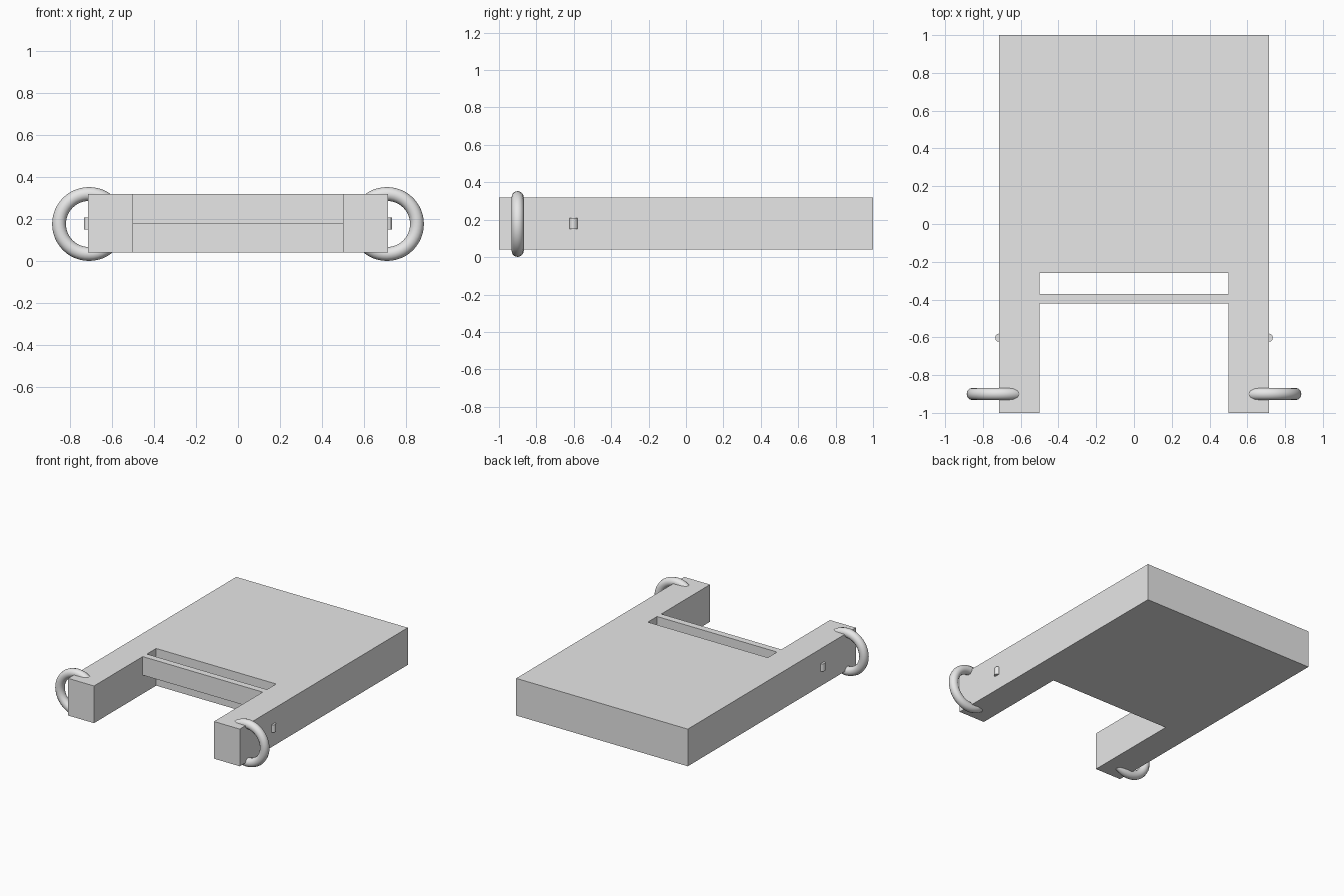
import bpy
import bmesh
from math import pi

cube = bpy.data.objects.get("Cube")
if cube:
    bpy.data.objects.remove(cube, do_unlink=True)

grey = bpy.data.materials.new("light_grey")
grey.use_nodes = True
grey.diffuse_color = (0.8, 0.8, 0.8, 1)
grey.node_tree.nodes["Principled BSDF"].inputs["Base Color"].default_value = (0.8, 0.8, 0.8, 1)

HALF_W, INNER, Z0, Z1 = 0.715, 0.5, 0.04, 0.32
MID = (Z0 + Z1) / 2


def extruded(name, outline, z0, z1):
    """Prism made by raising a flat outline from z0 to z1."""
    mesh = bpy.data.meshes.new(name)
    bm = bmesh.new()
    base = bm.faces.new([bm.verts.new((x, y, z0)) for x, y in outline])
    top = bmesh.ops.extrude_face_region(bm, geom=[base], use_keep_orig=True)
    verts = [v for v in top["geom"] if isinstance(v, bmesh.types.BMVert)]
    bmesh.ops.translate(bm, vec=(0, 0, z1 - z0), verts=verts)
    bmesh.ops.recalc_face_normals(bm, faces=bm.faces)
    bm.to_mesh(mesh)
    bm.free()
    obj = bpy.data.objects.new(name, mesh)
    bpy.context.collection.objects.link(obj)
    mesh.materials.append(grey)
    return obj


# Slab with two forward arms
half = [(HALF_W, 1), (HALF_W, -1), (INNER, -1), (INNER, -0.26)]
extruded("body", half + [(-x, y) for x, y in reversed(half)], Z0, Z1)

# Cross bar between the arms, upper half only
extruded("cross_bar", [(-INNER, -0.42), (INNER, -0.42), (INNER, -0.37), (-INNER, -0.37)], MID, Z1)

for side, sign in (("left", 1), ("right", -1)):
    # Ring through the front of each arm
    bpy.ops.mesh.primitive_torus_add(
        location=(sign * 0.71, -0.9, 0.177), rotation=(pi / 2, 0, 0),
        major_segments=48, minor_segments=12, major_radius=0.143, minor_radius=0.033)
    ring = bpy.context.object
    ring.name = side + "_ring"
    ring.data.materials.append(grey)
    bpy.ops.object.shade_smooth_by_angle(angle=pi / 4)

    # Small upright peg on the outer face
    bpy.ops.mesh.primitive_cylinder_add(
        vertices=12, radius=0.022, depth=0.057, location=(sign * 0.713, -0.602, MID))
    peg = bpy.context.object
    peg.name = side + "_peg"
    peg.data.materials.append(grey)
